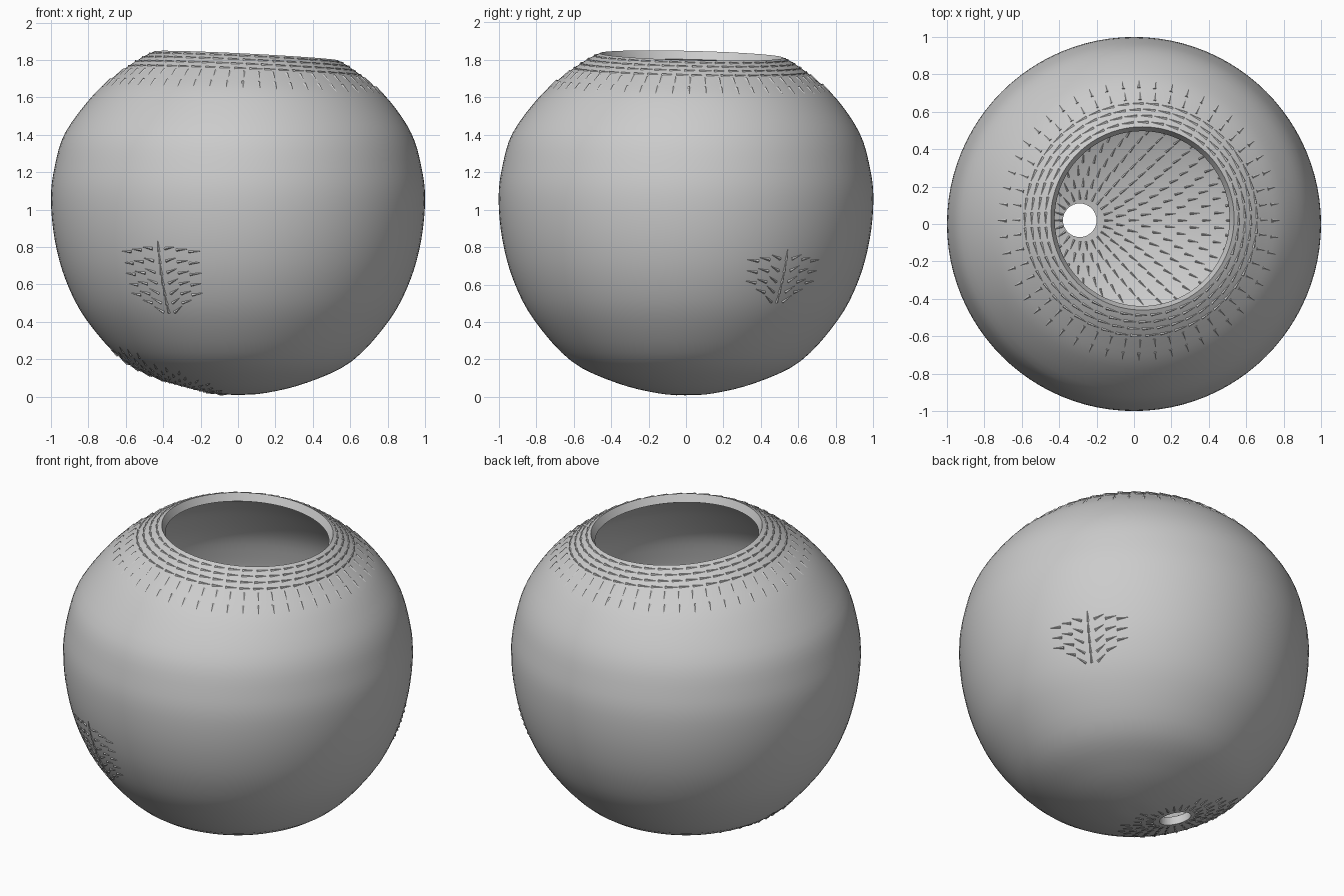
import bpy, bmesh, math
from mathutils import Vector
from mathutils.bvhtree import BVHTree

if "Cube" in bpy.data.objects:
    bpy.data.objects.remove(bpy.data.objects["Cube"])

WALL = 0.05
SEGS = 96
HOLE = Vector((-0.29, 0.02, 0.0))

clay = bpy.data.materials.new("grey clay")
clay.diffuse_color = (0.6, 0.6, 0.6, 1)
clay.use_nodes = True
clay.node_tree.nodes["Principled BSDF"].inputs["Base Color"].default_value = clay.diffuse_color

# Half profile of the pot (radius, height), bottom to rim
PROFILE = [(0, 0.01), (0.15, 0.02), (0.37, 0.075), (0.61, 0.19), (0.81, 0.41),
           (0.92, 0.62), (0.98, 0.84), (1.0, 1.06), (0.98, 1.23), (0.925, 1.41),
           (0.79, 1.6), (0.66, 1.715), (0.555, 1.79), (0.49, 1.825)]


def smooth_path(pts, steps=4):
    """Catmull-Rom through the profile points."""
    p = [Vector(q) for q in pts]
    p = [Vector((-p[1].x, p[1].y))] + p + [2 * p[-1] - p[-2]]
    out = []
    for i in range(1, len(p) - 2):
        a, b, c, d = p[i - 1:i + 3]
        for k in range(steps):
            t = k / steps
            out.append(0.5 * (2 * b + (c - a) * t + (2 * a - 5 * b + 4 * c - d) * t * t
                              + (3 * b - a - 3 * c + d) * t ** 3))
    return out + [p[-2]]


def pot_point(r, z, ang):
    """Turned point, with the mouth pushed off centre and tilted."""
    w = max(0, (z - 1.4) / 0.425)
    x = r * math.cos(ang) + 0.045 * w
    y = r * math.sin(ang) + 0.03 * w
    return Vector((x, y, z - w * (0.05 * x + 0.025 * y)))


def finish(bm, name):
    me = bpy.data.meshes.new(name)
    bm.to_mesh(me)
    me.materials.append(clay)
    ob = bpy.data.objects.new(name, me)
    bpy.context.collection.objects.link(ob)
    return ob


# Pot body: turned shell, thickened inwards
bm = bmesh.new()
path = smooth_path(PROFILE)
pole = bm.verts.new((0, 0, path[0].y))
rings = [[bm.verts.new(pot_point(p.x, p.y, 2 * math.pi * i / SEGS)) for i in range(SEGS)]
         for p in path[1:]]
for i in range(SEGS):
    j = (i + 1) % SEGS
    bm.faces.new((pole, rings[0][j], rings[0][i]))
    for lo, hi in zip(rings, rings[1:]):
        bm.faces.new((lo[i], lo[j], hi[j], hi[i]))
bmesh.ops.recalc_face_normals(bm, faces=bm.faces)
bm.normal_update()
if rings[20][0].normal.x < 0:
    bmesh.ops.reverse_faces(bm, faces=bm.faces)
    bm.normal_update()
skin = BVHTree.FromBMesh(bm)
pot = finish(bm, "pot_body")
bm.free()
shell = pot.modifiers.new("wall", 'SOLIDIFY')
shell.thickness = WALL
shell.offset = -1

# Drain hole through the floor
bm = bmesh.new()
bmesh.ops.create_cone(bm, cap_ends=True, segments=32, radius1=0.09, radius2=0.09, depth=0.6)
cutter = finish(bm, "drain_hole_cutter")
bm.free()
cutter.location = HOLE
cutter.hide_render = True
cutter.hide_viewport = True
cut = pot.modifiers.new("drain_hole", 'BOOLEAN')
cut.object = cutter
cut.solver = 'EXACT'
bpy.context.view_layer.objects.active = pot
pot.select_set(True)
bpy.ops.object.modifier_apply(modifier="wall")
bpy.ops.object.modifier_apply(modifier="drain_hole")
bpy.ops.object.shade_smooth_by_angle(angle=math.radians(40))
bpy.data.objects.remove(cutter)


def dart(bm, target, heading, length=0.06, width=0.024, inside=False):
    """Small pointed ridge lying on the pot surface."""
    loc, nor, _, _ = skin.find_nearest(target)
    if inside:
        loc, nor = loc - nor * WALL, -nor
    d = heading - nor * heading.dot(nor)
    if d.length < 1e-4:
        return
    d.normalize()
    side = nor.cross(d)
    back = loc - d * length / 2
    l, r, top, tip = [bm.verts.new(v) for v in (
        back + side * width / 2 - nor * 0.002, back - side * width / 2 - nor * 0.002,
        back + nor * 0.006, loc + d * length / 2 + nor * 0.001)]
    for f in ((l, r, top), (r, tip, top), (tip, l, top), (l, tip, r)):
        bm.faces.new(f)


def close(bm, name):
    bmesh.ops.recalc_face_normals(bm, faces=bm.faces)
    finish(bm, name)
    bm.free()


# Mouth: rings of darts running round it, then rows pointing down the shoulder
bm = bmesh.new()
UP = Vector((0, 0, 1))
for k, (r, z) in enumerate([(0.515, 1.81), (0.55, 1.79), (0.585, 1.768), (0.62, 1.745)]):
    n = 40 + 3 * k
    for i in range(n):
        a = 2 * math.pi * (i + k / 2) / n
        dart(bm, pot_point(r, z, a), Vector((-math.sin(a), math.cos(a), 0)), 0.07, 0.018)
for r, z, n in [(0.665, 1.71, 52), (0.73, 1.655, 52)]:
    for i in range(n):
        a = 2 * math.pi * i / n
        dart(bm, pot_point(r, z, a), Vector((math.cos(a), math.sin(a), -0.8)))
close(bm, "mouth_darts")

# Side patches: fans of darts on the front left and back right
bm = bmesh.new()
for ang, z0, rows in [(math.radians(-116), 0.42, 7), (math.radians(34), 0.5, 5)]:
    for row in range(rows):
        half = min(row + 1, 3)
        for c in range(-half, half + 1):
            a = ang + c * 0.07
            z = z0 + row * 0.065 - abs(c) * 0.01
            tangent = Vector((-math.sin(a), math.cos(a), 0))
            dart(bm, Vector((0.95 * math.cos(a), 0.95 * math.sin(a), z)),
                 tangent * c + UP * (0.9 - row * 0.12), 0.065, 0.018)
close(bm, "side_darts")

# Floor: darts radiating from the drain hole, inside and underneath
bm = bmesh.new()
for ring in range(12):
    d = 0.15 + ring * 0.07
    n = int(22 + ring * 4)
    for i in range(n):
        a = 2 * math.pi * (i + 0.5 * (ring % 2)) / n
        out = Vector((math.cos(a), math.sin(a), 0))
        p = HOLE + out * d
        if p.length > 0.75:
            continue
        p.z = 0.35 * p.length ** 2
        dart(bm, p, out, 0.055, 0.016, inside=True)
        if ring < 6 and math.hypot(p.x + 0.42, p.y + 0.08) < 0.36:
            dart(bm, p, out, 0.055, 0.016)
close(bm, "floor_darts")
